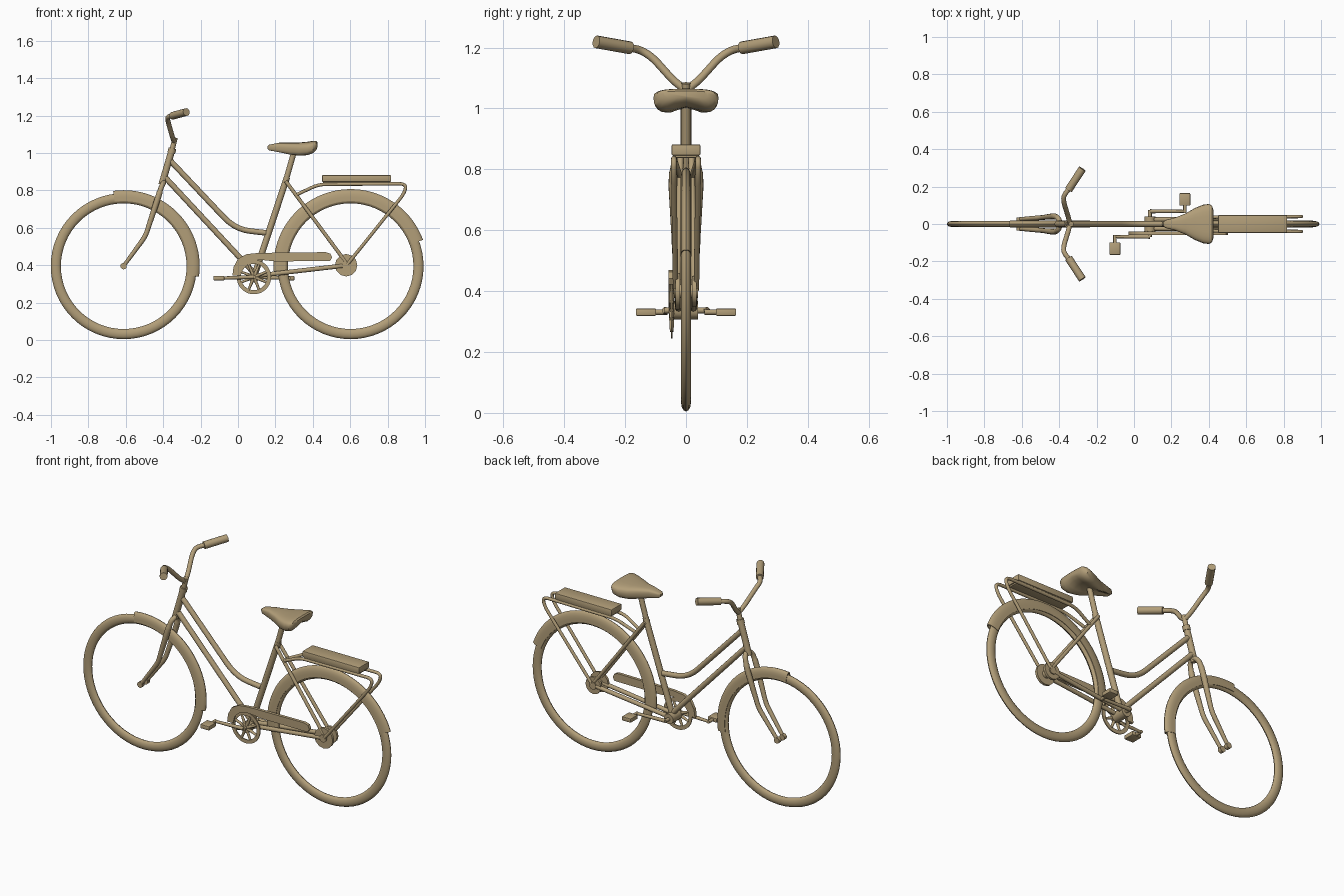
import bpy, bmesh, math
from mathutils import Vector

if "Cube" in bpy.data.objects:
    bpy.data.objects.remove(bpy.data.objects["Cube"])

TAN = (0.445, 0.342, 0.190, 1)
paint = bpy.data.materials.new("tan_paint")
paint.use_nodes = True
paint.diffuse_color = TAN
paint.node_tree.nodes["Principled BSDF"].inputs["Base Color"].default_value = TAN

FRONT, REAR, CRANK = Vector((-0.611, 0, 0.395)), Vector((0.602, 0, 0.395)), Vector((0.085, 0, 0.337))
HUB = Vector((0.578, 0, 0.4))


def finish(obj):
    obj.data.materials.clear()
    obj.data.materials.append(paint)
    bpy.ops.object.select_all(action='DESELECT')
    obj.select_set(True)
    bpy.context.view_layer.objects.active = obj
    if obj.type == 'CURVE':
        bpy.ops.object.convert(target='MESH')
        obj = bpy.context.object
    bpy.ops.object.shade_smooth_by_angle(angle=math.radians(40))


def from_bmesh(name, bm):
    bmesh.ops.recalc_face_normals(bm, faces=bm.faces)
    mesh = bpy.data.meshes.new(name)
    bm.to_mesh(mesh)
    bm.free()
    obj = bpy.data.objects.new(name, mesh)
    bpy.context.collection.objects.link(obj)
    finish(obj)


def rounded(points, radii, bend):
    """Replace each inner corner of a path with a short arc."""
    out = [(points[0], radii[0])]
    for a, b, c, r in zip(points, points[1:], points[2:], radii[1:]):
        p = b + (a - b).normalized() * min(bend, (a - b).length * 0.48)
        q = b + (c - b).normalized() * min(bend, (c - b).length * 0.48)
        for i in range(6):
            t = i / 5
            out.append((p * (1 - t) ** 2 + b * 2 * t * (1 - t) + q * t * t, r))
    return out + [(points[-1], radii[-1])]


def tube(name, points, radius, bend=0.04):
    """Round capped tube along a path; radius may vary per point."""
    points = [Vector(p) for p in points]
    radii = radius if isinstance(radius, list) else [radius] * len(points)
    curve = bpy.data.curves.new(name, 'CURVE')
    curve.dimensions = '3D'
    curve.bevel_depth = 1
    curve.bevel_resolution = 4
    curve.use_fill_caps = True
    path = rounded(points, radii, bend)
    spline = curve.splines.new('POLY')
    spline.points.add(len(path) - 1)
    for sp, (p, r) in zip(spline.points, path):
        sp.co, sp.radius = (*p, 1), r
    obj = bpy.data.objects.new(name, curve)
    bpy.context.collection.objects.link(obj)
    finish(obj)


def pair(name, points, radius, bend=0.04):
    for side, s in (("left", 1), ("right", -1)):
        tube(f"{side}_{name}", [(x, y * s, z) for x, y, z in points], radius, bend)


def axle(name, centre, y0, y1, radius):
    tube(name, [(centre.x, y0, centre.z), (centre.x, y1, centre.z)], radius)


def sweep(name, profile, centre, start=0, end=360, steps=64):
    """Turn a closed (radius, y) profile about an axis along y."""
    full = end - start == 360
    bm = bmesh.new()
    rings = []
    for i in range(steps if full else steps + 1):
        a = math.radians(start + (end - start) * i / steps)
        rings.append([bm.verts.new((centre.x + r * math.cos(a), y, centre.z + r * math.sin(a)))
                      for r, y in profile])
    n = len(profile)
    for r0, r1 in zip(rings, rings[1:] + (rings[:1] if full else [])):
        for j in range(n):
            bm.faces.new((r0[j], r0[(j + 1) % n], r1[(j + 1) % n], r1[j]))
    if not full:
        bm.faces.new(rings[0])
        bm.faces.new(rings[-1])
    from_bmesh(name, bm)


def box(name, lo, hi, bevel=0.004):
    bm = bmesh.new()
    bmesh.ops.create_cube(bm, size=1)
    for v in bm.verts:
        v.co = [(a + b) / 2 + c * (b - a) for a, b, c in zip(lo, hi, v.co)]
    bmesh.ops.bevel(bm, geom=bm.edges[:], offset=bevel, segments=2, affect='EDGES', profile=0.5)
    from_bmesh(name, bm)


# Wheels: tyre with rim, and deep arched mudguards
tyre = [(0.363 + 0.027 * math.cos(a), 0.016 * math.sin(a)) for a in [math.tau * i / 12 for i in range(12)]]
arch = [math.pi * i / 8 for i in range(9)]
for side, centre, a0, a1, top in (("front", FRONT, -8, 98, 0.406), ("rear", REAR, 20, 186, 0.412)):
    guard = [(0.348, 0.018)] + [(0.37 + (top - 0.37) * math.sin(a), 0.018 * math.cos(a)) for a in arch]
    guard += [(0.348, -0.018), (0.348, -0.015)]
    guard += [(0.37 + (top - 0.376) * math.sin(a), 0.015 * math.cos(a)) for a in reversed(arch)]
    guard += [(0.348, 0.015)]
    sweep(f"{side}_tyre", tyre, centre)
    sweep(f"{side}_mudguard", guard, centre, a0, a1, 40)

# Fork, head tube and front axle bolts
pair("fork_leg", [(-0.395, 0.012, 0.845), (-0.408, 0.036, 0.825), (-0.428, 0.042, 0.76),
                  (-0.495, 0.034, 0.555), (-0.612, 0.026, 0.395)],
     [0.012, 0.014, 0.016, 0.013, 0.010], 0.03)
pair("front_axle_bolt", [(-0.612, 0.014, 0.395), (-0.612, 0.036, 0.395)], 0.017)
tube("head_tube", [(-0.408, 0, 0.83), (-0.352, 0, 1.02)], 0.018)
tube("head_collar", [(-0.357, 0, 1.0), (-0.35, 0, 1.025)], 0.021)
tube("stem", [(-0.354, 0, 1.01), (-0.336, 0, 1.083)], 0.014)

# Handlebar and grips
pair("handlebar", [(-0.342, 0, 1.06), (-0.352, 0.04, 1.09), (-0.374, 0.11, 1.168),
                   (-0.378, 0.15, 1.193), (-0.345, 0.19, 1.2), (-0.285, 0.28, 1.217)], 0.013, 0.03)
pair("grip", [(-0.35, 0.183, 1.199), (-0.276, 0.295, 1.219)], 0.021)

# Frame
tube("top_tube", [(-0.36, 0, 0.957), (-0.015, 0, 0.592), (0.15, 0, 0.573)], 0.015, 0.09)
tube("down_tube", [(-0.388, 0, 0.868), (0.085, 0, 0.36)], 0.015)
tube("seat_tube", [CRANK, (0.262, 0, 0.87)], 0.017)
tube("seat_post", [(0.255, 0, 0.85), (0.302, 0, 1.015)], 0.015)
axle("bottom_bracket", CRANK, -0.04, 0.04, 0.03)
pair("seat_stay", [(0.255, 0.018, 0.85), (0.585, 0.028, 0.405)], 0.010)
pair("chain_stay", [(0.085, 0.024, 0.342), (0.585, 0.028, 0.4)], 0.012)

# Rear hub
axle("hub_barrel", HUB, -0.04, 0.04, 0.022)
axle("rear_sprocket", HUB, -0.034, -0.02, 0.06)
axle("rear_brake_drum", HUB, 0.02, 0.034, 0.05)

# Luggage rack
pair("rack_tube", [(0.315, 0.02, 0.778), (0.43, 0.038, 0.832), (0.90, 0.04, 0.836),
                   (0.89, 0.04, 0.785), (0.585, 0.034, 0.405)], 0.009, 0.04)
tube("rack_bridge", [(0.315, -0.024, 0.778), (0.315, 0.024, 0.778)], 0.009)
box("rack_base", (0.455, -0.042, 0.838), (0.812, 0.042, 0.85))
box("rack_top", (0.45, -0.047, 0.846), (0.818, 0.047, 0.882))

# Chainring with spokes
sweep("chainring", [(0.07, -0.05), (0.092, -0.05), (0.092, -0.044), (0.07, -0.044)], CRANK, steps=40)
for i in range(8):
    a = math.tau * (i + 0.5) / 8
    tip = CRANK + Vector((0.075 * math.cos(a), -0.047, 0.075 * math.sin(a)))
    tube(f"chainring_spoke_{i + 1}", [CRANK + Vector((0, -0.047, 0)), tip], [0.010, 0.006])
axle("chainring_hub", CRANK, -0.052, -0.041, 0.03)

# Chain guard: hooked plate with a rounded tail
outline = [(-0.03, 0.345), (-0.024, 0.39), (0.0, 0.435), (0.045, 0.459), (0.11, 0.466), (0.47, 0.47),
           (0.493, 0.462), (0.503, 0.442), (0.492, 0.422), (0.195, 0.421), (0.11, 0.43),
           (0.055, 0.42), (0.02, 0.39), (0.008, 0.345)]
bm = bmesh.new()
plate = bm.faces.new([bm.verts.new((x, -0.058, z)) for x, z in outline])
for v in bmesh.ops.extrude_face_region(bm, geom=[plate])["geom"]:
    if isinstance(v, bmesh.types.BMVert):
        v.co.y += 0.018
from_bmesh("chain_guard", bm)

# Cranks and pedals
axle("crank_axle", CRANK, -0.07, 0.074, 0.010)
for side, s in (("left", 1), ("right", -1)):
    x, z = CRANK.x + 0.187 * s, 0.331
    tube(f"{side}_crank", [CRANK + Vector((0, 0.068 * s, 0)), (x, 0.068 * s, z)], [0.011, 0.008])
    tube(f"{side}_pedal_spindle", [(x, 0.06 * s, z), (x, 0.12 * s, z)], 0.009)
    y0, y1 = sorted((0.098 * s, 0.165 * s))
    box(f"{side}_pedal", (x - 0.029, y0, z - 0.012), (x + 0.029, y1, z + 0.012))

# Saddle: cross-sections of (x, half width, top, bottom), hollow below
sections = [(0.157, 0.010, 1.036, 1.020), (0.168, 0.021, 1.045, 1.010), (0.22, 0.034, 1.055, 0.998),
            (0.275, 0.056, 1.055, 0.985), (0.325, 0.085, 1.056, 0.978), (0.37, 0.103, 1.060, 0.980),
            (0.402, 0.107, 1.065, 0.992), (0.418, 0.096, 1.064, 1.010), (0.425, 0.074, 1.057, 1.028)]
bm = bmesh.new()
loops = []
for x, w, top, low in sections:
    mid, loop = (top + low) / 2 + 0.006, []
    for i in range(24):
        c, s = math.cos(math.tau * i / 24), math.sin(math.tau * i / 24)
        y = w * math.copysign(abs(c) ** 0.7, c)
        height = top - mid if s > 0 else mid - low
        z = mid + height * math.copysign(abs(s) ** 0.65, s)
        if s < 0:
            z += (top - low) * 0.32 * max(0, 1 - abs(c) / 0.6)
        loop.append(bm.verts.new((x, y, z)))
    loops.append(loop)
for l0, l1 in zip(loops, loops[1:]):
    for j in range(24):
        bm.faces.new((l0[j], l0[(j + 1) % 24], l1[(j + 1) % 24], l1[j]))
bm.faces.new(loops[0])
bm.faces.new(loops[-1])
from_bmesh("saddle", bm)
